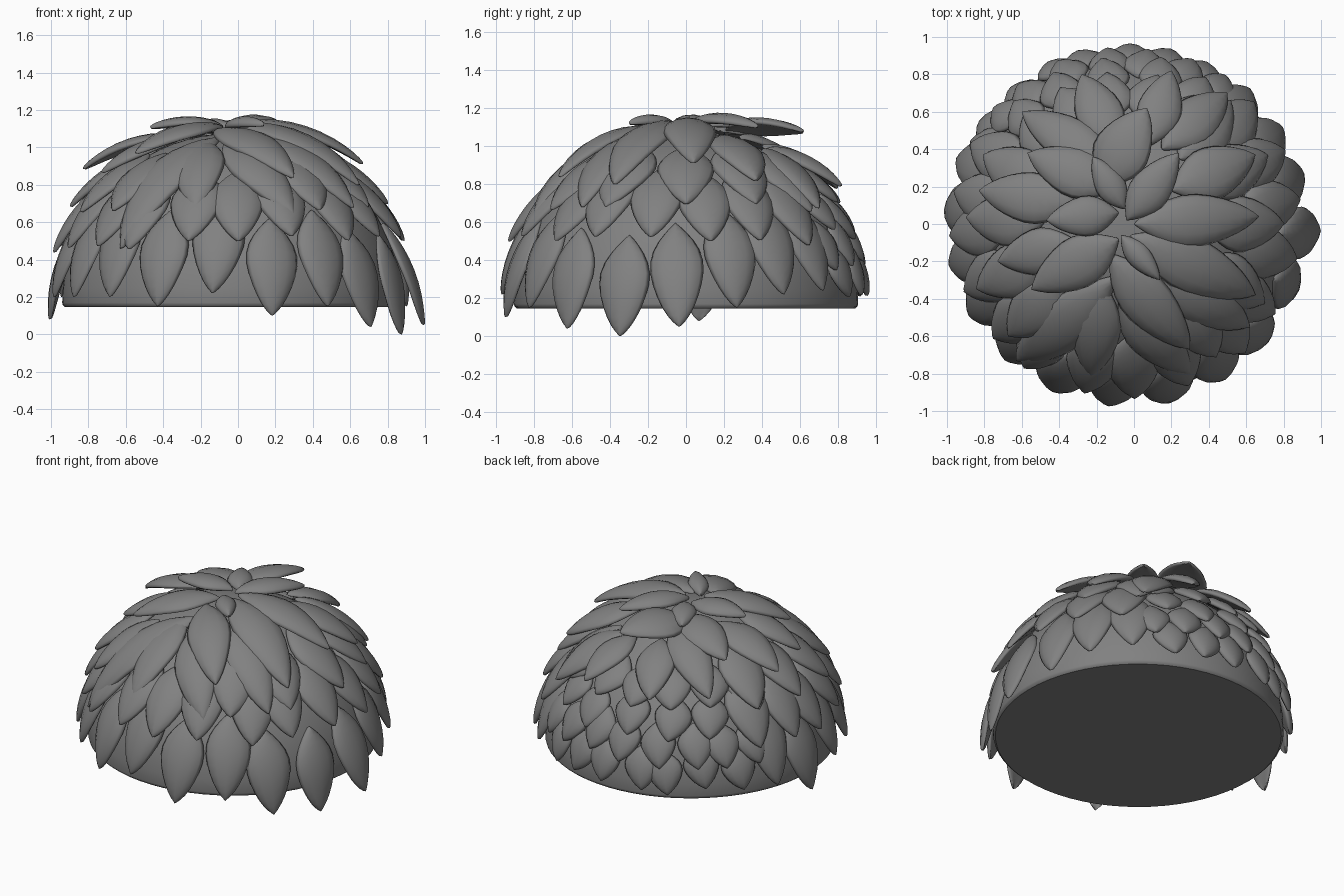
import bpy, bmesh, random
from math import sin, cos, pi, radians, acos, hypot, sqrt
from mathutils import Vector

if "Cube" in bpy.data.objects:
    bpy.data.objects.remove(bpy.data.objects["Cube"])

random.seed(4)
CX, CZ, R = -0.035, 0.17, 0.905      # dome centre and radius
grey = bpy.data.materials.new("dark_grey")
grey.diffuse_color = (0.22, 0.22, 0.22, 1)
grey.use_nodes = True
grey.node_tree.nodes["Principled BSDF"].inputs["Base Color"].default_value = grey.diffuse_color


def finish(bm, name):
    bmesh.ops.recalc_face_normals(bm, faces=bm.faces)
    me = bpy.data.meshes.new(name)
    bm.to_mesh(me)
    bm.free()
    me.materials.append(grey)
    ob = bpy.data.objects.new(name, me)
    bpy.context.collection.objects.link(ob)
    for p in me.polygons:
        p.use_smooth = len(p.vertices) < 10
    return ob


def direction(phi, theta):
    # phi is measured from the front (-y) towards +x, theta from the top
    return Vector((sin(theta) * sin(phi), -sin(theta) * cos(phi), cos(theta)))


def place(d, h):
    # follows the sphere above its equator, hangs straight down below it
    if d.z >= 0:
        return Vector((CX, 0, CZ)) + d * (R + h)
    flat = Vector((d.x, d.y, 0)).normalized() * (R + h)
    return Vector((CX + flat.x, flat.y, CZ + d.z * R))


def add_leaf(bm, d0, d1, width, lift0, lift1, power=1.2, thick=0.03, rings=14, seg=12):
    # a pointed lens laid over the dome from base d0 to tip d1
    side = d0.cross(d1).normalized()
    first = bm.verts.new(place(d0, lift0))
    prev = None
    for i in range(1, rings):
        t = 0.5 - 0.5 * cos(pi * i / rings)
        d = d0.slerp(d1, t)
        w = width / 2 * sin(pi * t) ** 0.8 * (1 + 0.08 * sin(2 * pi * t))
        h = lift0 + (lift1 - lift0) * t ** power
        th = thick * sqrt(sin(pi * t))
        ring = []
        for k in range(seg):
            a = 2 * pi * k / seg
            dd = (d + side * (w * cos(a) / R)).normalized()
            bend = -0.012 * cos(a) ** 2
            ring.append(bm.verts.new(place(dd, h + th * sin(a) + bend)))
        for k in range(seg):
            j = (k + 1) % seg
            if prev:
                bm.faces.new((prev[k], prev[j], ring[j], ring[k]))
            else:
                bm.faces.new((first, ring[j], ring[k]))
        prev = ring
    last = bm.verts.new(place(d1, lift1))
    for k in range(seg):
        bm.faces.new((prev[k], prev[(k + 1) % seg], last))


def leaf_row(name, spots, length, width, lift, lift0=0.0):
    # spots: (angle from the front in degrees, tip height)
    bm = bmesh.new()
    for deg, z in spots:
        th = acos(max(-0.95, min(1, (z - CZ) / (R + (lift if z > CZ else 0)))))
        base = max(0.08, th - length / R)
        p = radians(deg)
        add_leaf(bm, direction(p + random.uniform(-.06, .06), base),
                 direction(p, th), width, lift0, lift)
    finish(bm, name)


def spread(start, stop, step, z, jit=0.03):
    n = round((stop - start) / step)
    return [(start + (stop - start) * i / n + random.uniform(-2, 2),
             z + random.uniform(-jit, jit)) for i in range(n + 1)]


# Solid dome with a flat underside
bm = bmesh.new()
N = 64
profile = [(0.89, 0.147), (0.902, 0.157)] + [
    (R * cos(a), CZ + R * sin(a)) for a in [pi / 2 * i / 18 for i in range(18)]]
prev = None
for r, z in profile:
    ring = [bm.verts.new((CX + r * cos(2 * pi * k / N), r * sin(2 * pi * k / N), z))
            for k in range(N)]
    if prev:
        for k in range(N):
            j = (k + 1) % N
            bm.faces.new((prev[k], prev[j], ring[j], ring[k]))
    else:
        bm.faces.new(ring)
    prev = ring
top = bm.verts.new((CX, 0, CZ + R))
for k in range(N):
    bm.faces.new((prev[k], prev[(k + 1) % N], top))
finish(bm, "dome")

# Large hanging leaves round the front and sides
leaf_row("bottom_large_leaves",
         [(-111, .2), (-94, .08), (-77, .2), (-60, .2), (-42, .2), (-24, .15), (-6, .22),
          (13, .1), (32, .15), (50, .04), (69, .0), (106, .15), (122, .22),
          (138, .24)], 0.54, 0.275, 0.07, 0.01)
leaf_row("flared_side_leaf", [(88, .05)], 0.56, 0.27, 0.125, 0.01)
leaf_row("lower_large_leaves", spread(-119, -34, 18, 0.45) + spread(-15, 134, 18.6, 0.5),
         0.48, 0.28, 0.085, 0.015)
leaf_row("middle_left_leaves", spread(-115, -45, 23, 0.68), 0.48, 0.28, 0.1, 0.02)
leaf_row("middle_right_leaves", spread(35, 142, 24, 0.67), 0.5, 0.29, 0.085, 0.02)

# Small scale-like leaves at the back
leaf_row("back_scales_1", spread(153, 236, 15, 0.22), 0.27, 0.22, 0.05, 0.02)
leaf_row("back_scales_2", spread(146, 244, 15, 0.37), 0.28, 0.22, 0.06, 0.02)
leaf_row("back_scales_3", spread(153, 238, 16, 0.54), 0.28, 0.23, 0.065, 0.02)
leaf_row("back_scales_4", spread(148, 244, 19, 0.70), 0.3, 0.25, 0.07, 0.02)

# Crown leaves: base x, y, tip x, y, width, tip lift
CROWN = [
    (-.10, .40, -.28, .80, .24, .13), (.08, .42, .20, .82, .22, .15),
    (.15, .40, .50, .70, .25, .11), (.20, .18, .65, .37, .27, .11),
    (-.30, -.10, -.73, -.20, .24, .10), (-.10, -.28, -.63, -.73, .28, .08),
    (-.17, -.30, -.23, -.82, .26, .07), (-.08, -.38, .30, -.80, .26, .08),
    (-.30, .10, -.83, .18, .25, .18), (-.10, .28, -.60, .60, .24, .13),
    (.10, -.25, .62, -.55, .26, .09), (-.10, .18, -.57, .38, .25, .13),
    (-.02, -.06, .65, -.38, .28, .10), (-.13, -.16, .30, -.67, .26, .10),
    (-.08, -.08, -.55, -.35, .26, .11), (0, 0, .67, .04, .26, .12),
    (-.17, .20, .07, .62, .28, .20), (-.08, .06, -.47, .02, .20, .13),
    (-.04, .02, .24, .38, .20, .14), (-.05, .08, -.22, .36, .15, .11),
    (-.07, -.06, .14, -.30, .12, .11)]
bm = bmesh.new()


def from_top(x, y, lift):
    x -= CX
    r = min(hypot(x, y) / (R + lift), 0.99)
    s = r / max(hypot(x, y), 1e-6)
    return Vector((x * s, y * s, sqrt(1 - r * r)))


for x0, y0, x1, y1, w, lift in CROWN:
    l0 = max(0.02, 0.05 - 0.1 * hypot(x0, y0))
    add_leaf(bm, from_top(x0, y0, l0), from_top(x1, y1, lift), w, l0, lift, 0.8)
finish(bm, "crown_leaves")
